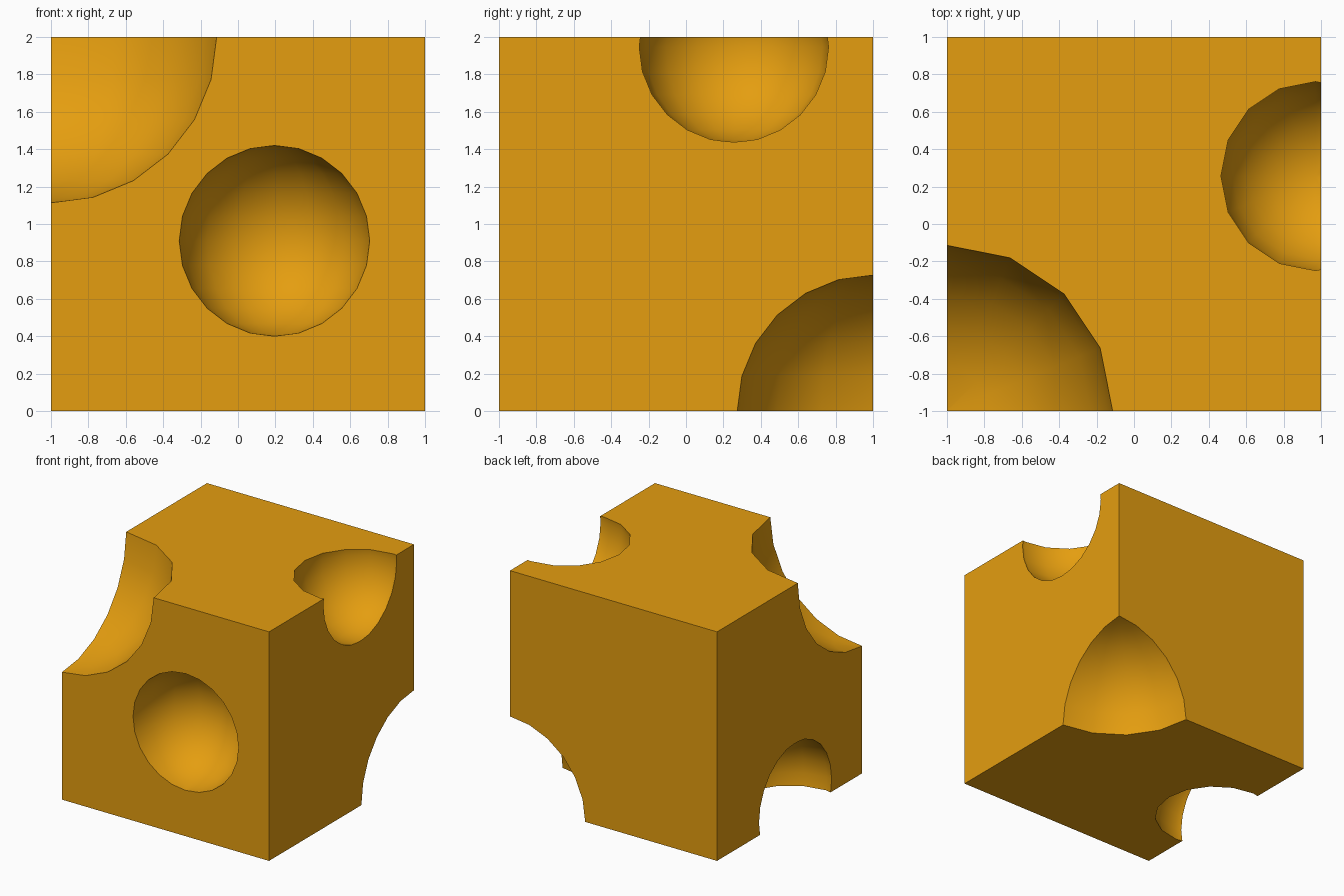
import bpy, math

if "Cube" in bpy.data.objects:
    bpy.data.objects.remove(bpy.data.objects["Cube"])

amber = bpy.data.materials.new("amber")
amber.diffuse_color = (0.78, 0.34, 0.005, 1)
amber.use_nodes = True
amber.node_tree.nodes["Principled BSDF"].inputs["Base Color"].default_value = amber.diffuse_color

# Main block
bpy.ops.mesh.primitive_cube_add(size=2, location=(0, 0, 1))
block = bpy.context.object
block.name = "carved_block"
block.data.materials.append(amber)

# Round hollows: name, centre, radius
hollows = [
    ("front_hollow", (0.195, -1.003, 0.91), 0.51),
    ("top_front_corner_hollow", (-1.003, -1.003, 2.003), 0.89),
    ("top_right_edge_hollow", (0.97, 0.256, 1.947), 0.512),
    ("bottom_back_corner_hollow", (1.003, 1.003, -0.003), 0.73),
    ("bottom_left_edge_hollow", (-0.945, -0.08, 0.11), 0.512),
]


def carve(name, centre, radius):
    """Subtract a ball from the block, then discard the ball."""
    bpy.ops.mesh.primitive_uv_sphere_add(segments=16, ring_count=12,
                                         radius=radius, location=centre)
    ball = bpy.context.object
    ball.name = name
    ball.hide_render = True
    ball.data.materials.append(amber)
    cut = block.modifiers.new(name, 'BOOLEAN')
    cut.operation = 'DIFFERENCE'
    cut.solver = 'EXACT'
    cut.object = ball
    bpy.ops.object.select_all(action='DESELECT')
    bpy.context.view_layer.objects.active = block
    block.select_set(True)
    bpy.ops.object.modifier_apply(modifier=cut.name)
    bpy.data.objects.remove(ball)


for hollow in hollows:
    carve(*hollow)

# Smooth hollows with crisp rims
block.select_set(True)
bpy.context.view_layer.objects.active = block
bpy.ops.object.shade_smooth_by_angle(angle=math.radians(35))
